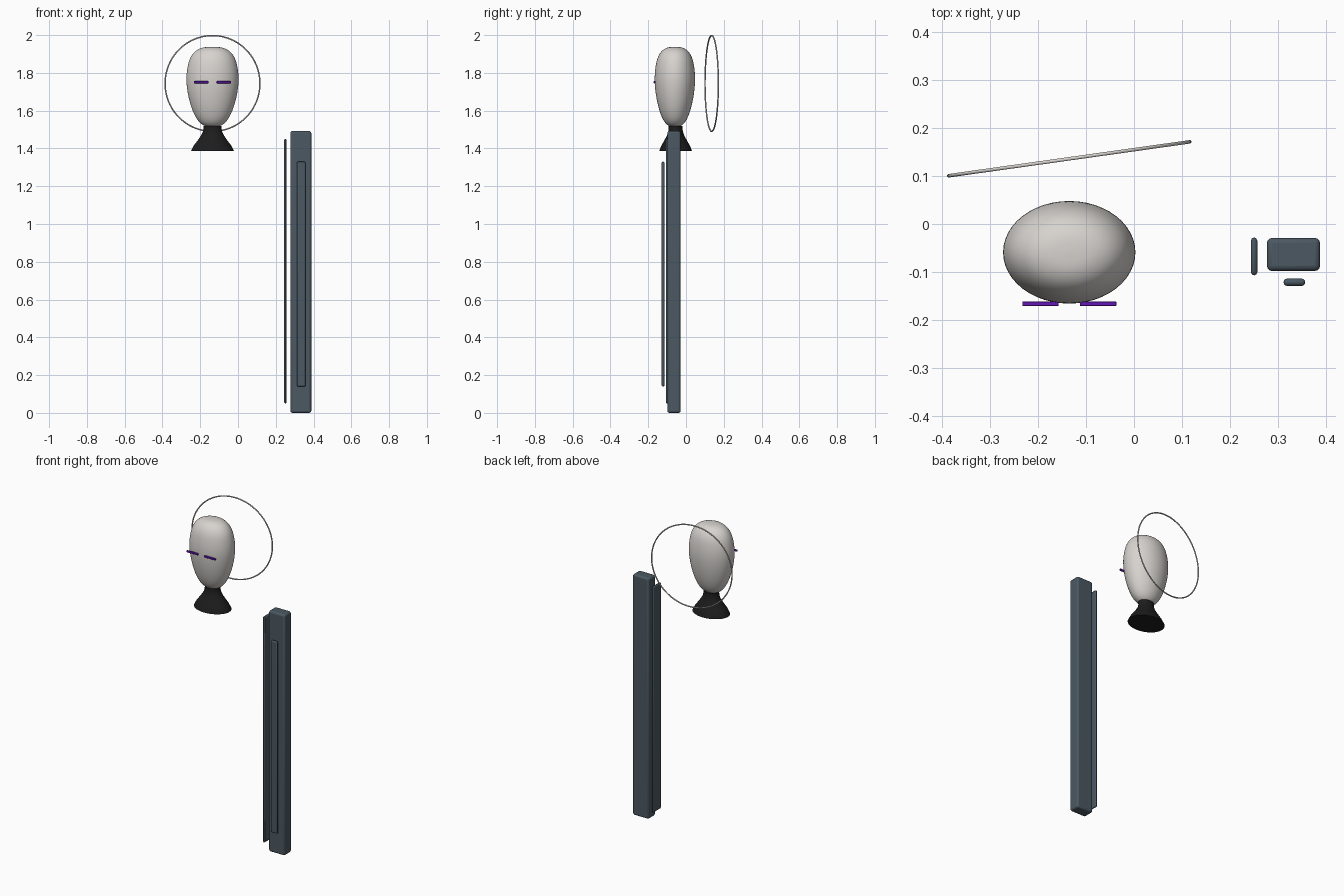
import bpy, bmesh, math
from mathutils import Matrix

if "Cube" in bpy.data.objects:
    bpy.data.objects.remove(bpy.data.objects["Cube"])


def material(name, rgb):
    m = bpy.data.materials.new(name)
    m.diffuse_color = (*rgb, 1)
    m.use_nodes = True
    m.node_tree.nodes["Principled BSDF"].inputs["Base Color"].default_value = m.diffuse_color
    return m


BONE = material("warm_bone", (0.68, 0.655, 0.625))
BLACK = material("soft_black", (0.012, 0.012, 0.012))
VIOLET = material("violet", (0.13, 0.008, 0.48))
SLATE = material("slate", (0.07, 0.098, 0.122))


def finish(ob, mat, angle=40):
    ob.data.materials.append(mat)
    bpy.ops.object.select_all(action='DESELECT')
    ob.select_set(True)
    bpy.context.view_layer.objects.active = ob
    bpy.ops.object.shade_smooth_by_angle(angle=math.radians(angle))
    return ob


def box(name, lo, hi, mat, bevel, segments=2):
    """Bevelled box between two corners."""
    size = [b - a for a, b in zip(lo, hi)]
    mid = [(a + b) / 2 for a, b in zip(lo, hi)]
    bm = bmesh.new()
    bmesh.ops.create_cube(bm, size=1, matrix=Matrix.Diagonal((*size, 1)))
    me = bpy.data.meshes.new(name)
    bm.to_mesh(me)
    bm.free()
    ob = bpy.data.objects.new(name, me)
    ob.location = mid
    bpy.context.collection.objects.link(ob)
    if bevel:
        mod = ob.modifiers.new("bevel", 'BEVEL')
        mod.width, mod.segments = bevel, segments
    return finish(ob, mat)


def smooth_profile(pts, steps=4):
    """Catmull-Rom curve through (radius, z) points."""
    out = []
    for i in range(len(pts) - 1):
        p = [pts[max(0, min(len(pts) - 1, i + k))] for k in (-1, 0, 1, 2)]
        for s in range(steps):
            t = s / steps
            out.append(tuple(
                0.5 * (2 * b + (c - a) * t + (2 * a - 5 * b + 4 * c - d) * t * t
                       + (3 * b - a - 3 * c + d) * t ** 3)
                for a, b, c, d in zip(*p)))
    return out + [pts[-1]]


def lathe(name, pts, centre, depth, mat, n=48):
    """Elliptical lathe, closed at both ends; depth is the y/x ratio."""
    bm = bmesh.new()
    rings = []
    for r, z in smooth_profile(pts):
        r = max(r, 0.0005)
        rings.append([bm.verts.new((r * math.cos(2 * math.pi * i / n),
                                    r * depth * math.sin(2 * math.pi * i / n), z))
                      for i in range(n)])
    for a, b in zip(rings, rings[1:]):
        for i in range(n):
            j = (i + 1) % n
            bm.faces.new((a[i], a[j], b[j], b[i]))
    bm.faces.new(rings[0])
    bm.faces.new(rings[-1])
    bmesh.ops.recalc_face_normals(bm, faces=bm.faces)
    me = bpy.data.meshes.new(name)
    bm.to_mesh(me)
    bm.free()
    ob = bpy.data.objects.new(name, me)
    ob.location = (*centre, 0)
    bpy.context.collection.objects.link(ob)
    return finish(ob, mat)


HEAD_X = -0.135

# Egg-shaped head
lathe("head", [(0, 1.513), (0.04, 1.519), (0.071, 1.541), (0.096, 1.58), (0.117, 1.635),
               (0.132, 1.70), (0.138, 1.765), (0.133, 1.825), (0.118, 1.878),
               (0.09, 1.915), (0.05, 1.934), (0, 1.938)],
      (HEAD_X, -0.059), 0.775, BONE)

# Flared neck
lathe("neck", [(0.114, 1.387), (0.099, 1.415), (0.076, 1.446), (0.057, 1.475),
               (0.049, 1.498), (0.048, 1.52)],
      (HEAD_X, -0.055), 0.76, BLACK)

# Eye slits
for side, name in ((-1, "eye_slit_right"), (1, "eye_slit_left")):
    x = HEAD_X + side * 0.06
    box(name, (x - 0.038, -0.171, 1.745), (x + 0.038, -0.162, 1.756), VIOLET, 0.001, 1)

# Thin halo behind the head
bpy.ops.mesh.primitive_torus_add(major_radius=0.2535, minor_radius=0.0038,
                                 major_segments=96, minor_segments=10,
                                 location=(HEAD_X, 0.136, 1.744),
                                 rotation=(math.pi / 2, 0, math.radians(8)))
halo = bpy.context.object
halo.name = "halo"
finish(halo, BONE, 60)

# Standing post with a front panel and a side fin
box("post", (0.277, -0.098, 0), (0.388, -0.029, 1.492), SLATE, 0.011, 3)
box("front_panel", (0.312, -0.129, 0.14), (0.357, -0.114, 1.33), SLATE, 0.007, 3)
box("side_fin", (0.244, -0.107, 0.05), (0.257, -0.028, 1.45), SLATE, 0.0064, 2)
